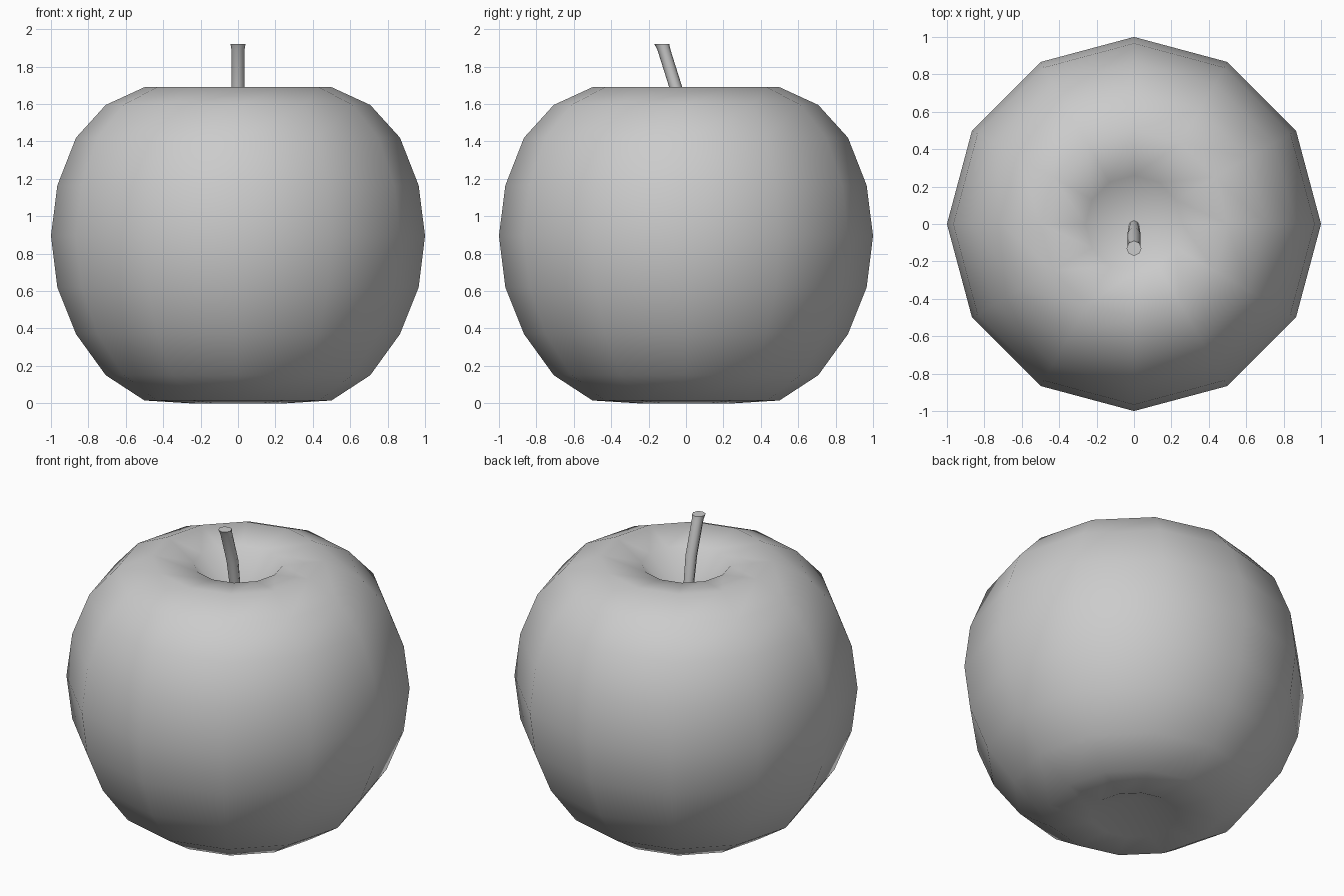
import bpy, bmesh
from math import cos, sin, pi

if "Cube" in bpy.data.objects:
    bpy.data.objects.remove(bpy.data.objects["Cube"])


def skin(name, rings, sides, bottom=None, top=None):
    """Stack horizontal rings (y offset, radius, z), closing the ends with a pole or a cap."""
    bm = bmesh.new()
    loops = [[bm.verts.new((r * cos(2 * pi * i / sides), y + r * sin(2 * pi * i / sides), z))
              for i in range(sides)] for y, r, z in rings]
    for a, b in zip(loops, loops[1:]):
        for i in range(sides):
            j = (i + 1) % sides
            bm.faces.new((a[i], a[j], b[j], b[i]))
    for loop, pole in ((loops[0], bottom), (loops[-1], top)):
        if pole is None:
            bm.faces.new(loop)
        else:
            p = bm.verts.new((0, 0, pole))
            for i in range(sides):
                bm.faces.new((loop[i], loop[(i + 1) % sides], p))
    bmesh.ops.recalc_face_normals(bm, faces=bm.faces)
    mesh = bpy.data.meshes.new(name)
    bm.to_mesh(mesh)
    bm.free()
    obj = bpy.data.objects.new(name, mesh)
    bpy.context.collection.objects.link(obj)
    return obj


# Apple body: 12-sided sphere with both poles pushed inward
heights = [0.0, 0.015, 0.15, 0.37, 0.62, 0.895, 1.165, 1.42, 1.595, 1.69, 1.65]
body = skin("apple_body",
            [(0, sin(pi * (k + 1) / 12), z) for k, z in enumerate(heights)],
            12, bottom=0.12, top=1.38)
body.data.shade_smooth()

# Stem: thin bent stalk leaning to the front
stem = skin("stem",
            [(-0.005, 0.028, 1.36), (-0.055, 0.035, 1.69),
             (-0.118, 0.035, 1.89), (-0.13, 0.04, 1.922)], 8)
stem.data.shade_smooth()
bpy.ops.object.select_all(action='DESELECT')
stem.select_set(True)
bpy.context.view_layer.objects.active = stem
bpy.ops.object.shade_smooth_by_angle(angle=pi / 3)
